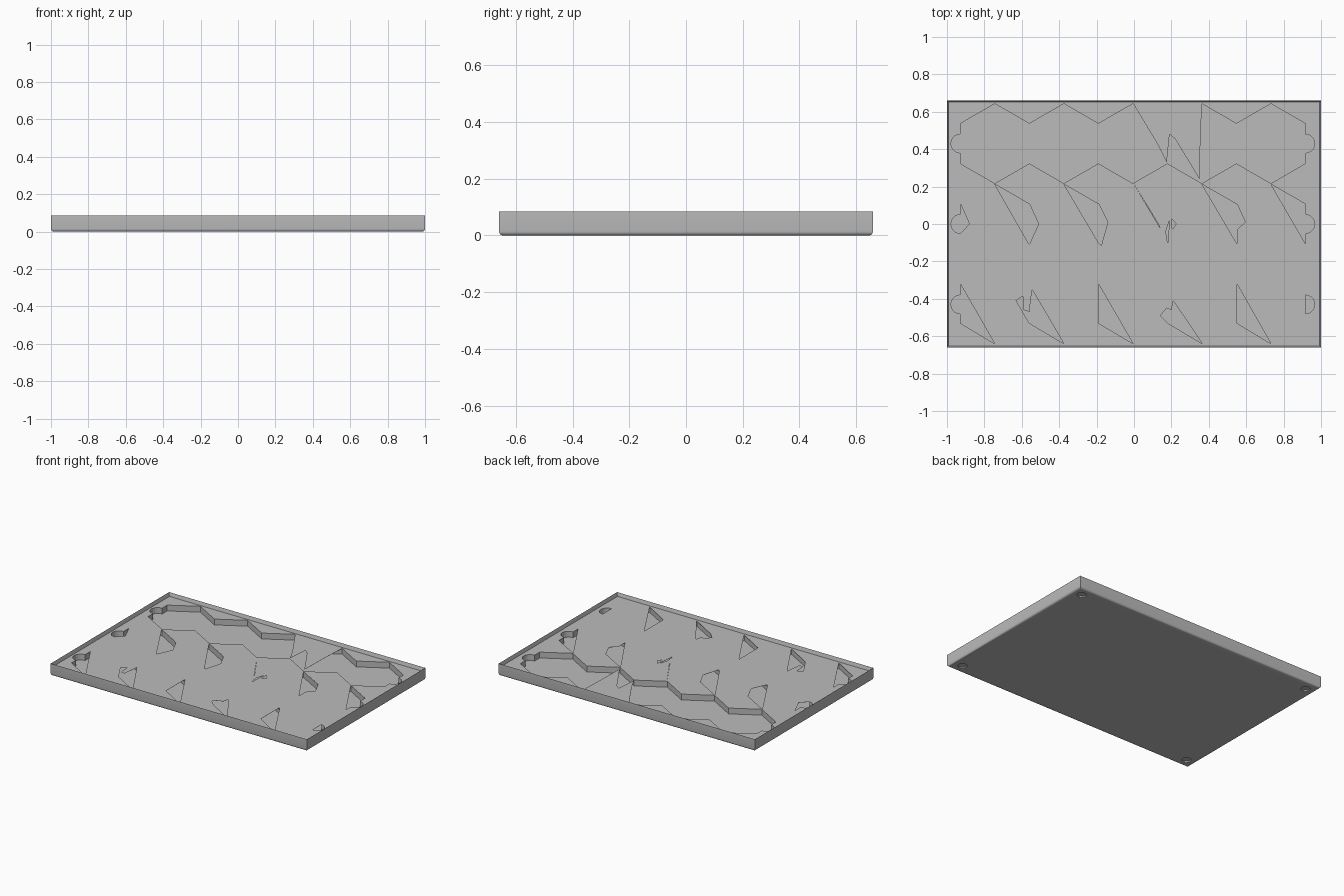
import bpy, bmesh, math

if "Cube" in bpy.data.objects:
    bpy.data.objects.remove(bpy.data.objects["Cube"], do_unlink=True)

HALF_X, HALF_Y, HEIGHT = 1.0, 0.66, 0.085
DECK, FLOOR, RIM = 0.059, 0.018, 0.01
PITCH, SHIFT, RADIUS, NOTCH = 0.369, -0.006, 0.213, 0.05
LEFT, RIGHT = SHIFT - 2.5 * PITCH, SHIFT + 2.5 * PITCH
ROWS = (0.43, 0.0, -0.43)

grey = bpy.data.materials.new("plain_grey")
grey.use_nodes = True
grey.diffuse_color = (0.5, 0.5, 0.5, 1)
grey.node_tree.nodes["Principled BSDF"].inputs["Base Color"].default_value = grey.diffuse_color


def link(name, data):
    obj = bpy.data.objects.new(name, data)
    bpy.context.collection.objects.link(obj)
    data.materials.append(grey)
    return obj


def arc(x, y, start, end, steps=10):
    """Points on a finger notch, angles in degrees."""
    angles = [math.radians(start + (end - start) * i / steps) for i in range(steps + 1)]
    return [(x + NOTCH * math.cos(a), y + NOTCH * math.sin(a)) for a in angles]


def row_outline(y):
    """Five joined hexagons with a round notch at each end."""
    xs = [LEFT + PITCH / 2 * i for i in range(11)]
    high = [(x, y + RADIUS * (1 if i % 2 else 0.5)) for i, x in enumerate(xs)]
    low = [(x, 2 * y - h) for x, h in high]
    return high + arc(RIGHT, y, 90, -90) + low[::-1] + arc(LEFT, y, 270, 90)


def prisms(name, outlines, bottom, top):
    """Hidden cutter made of upright prisms."""
    bm = bmesh.new()
    for pts in outlines:
        face = bm.faces.new([bm.verts.new((x, y, bottom)) for x, y in pts])
        new = bmesh.ops.extrude_face_region(bm, geom=[face])["geom"]
        bmesh.ops.translate(bm, vec=(0, 0, top - bottom),
                            verts=[v for v in new if isinstance(v, bmesh.types.BMVert)])
    bmesh.ops.recalc_face_normals(bm, faces=bm.faces[:])
    mesh = bpy.data.meshes.new(name)
    bm.to_mesh(mesh)
    bm.free()
    obj = link(name, mesh)
    obj.hide_render = True
    obj.hide_viewport = True
    return obj


def plate(name, outlines, z):
    """Thin filled sheet; inner outlines become openings."""
    curve = bpy.data.curves.new(name, "CURVE")
    curve.dimensions = "2D"
    curve.fill_mode = "BOTH"
    curve.extrude = 0.0004
    for pts in outlines:
        spline = curve.splines.new("POLY")
        spline.points.add(len(pts) - 1)
        for point, (x, y) in zip(spline.points, pts):
            point.co = (x, y, 0, 1)
        spline.use_cyclic_u = True
    obj = link(name, curve)
    obj.location.z = z
    return obj


# Tray body with a thin raised rim and rounded lower edges
bm = bmesh.new()
bmesh.ops.create_cube(bm, size=1)
for v in bm.verts:
    v.co = (v.co.x * 2 * HALF_X, v.co.y * 2 * HALF_Y, (v.co.z + 0.5) * HEIGHT)
top = next(f for f in bm.faces if f.normal.z > 0.9)
bmesh.ops.inset_region(bm, faces=[top], thickness=RIM)
for v in top.verts:
    v.co.z = DECK
low_edges = [e for e in bm.edges if all(v.co.z < 0.001 for v in e.verts)]
bmesh.ops.bevel(bm, geom=low_edges, offset=0.015, segments=4, profile=0.5, affect="EDGES")
bmesh.ops.recalc_face_normals(bm, faces=bm.faces[:])
mesh = bpy.data.meshes.new("tray_body")
bm.to_mesh(mesh)
bm.free()
body = link("tray_body", mesh)

# Hexagon pockets from above, small round recesses from below
pockets = prisms("pocket_cutter", [row_outline(y) for y in ROWS], FLOOR, HEIGHT + 0.05)
corners = [(sx * (HALF_X - 0.07), sy * (HALF_Y - 0.07)) for sx in (-1, 1) for sy in (-1, 1)]
recesses = prisms("recess_cutter",
                  [[(x + 0.6 * (px - x), y + 0.6 * (py - y)) for px, py in arc(x, y, 0, 337.5, 15)]
                   for x, y in corners], -0.02, 0.008)
for cutter in (pockets, recesses):
    mod = body.modifiers.new(cutter.name, "BOOLEAN")
    mod.object = cutter
    mod.operation = "DIFFERENCE"
    mod.solver = "EXACT"

# Thin deck sheet that covers most of the two front rows
border_x, border_y = HALF_X - RIM, HALF_Y - RIM
border = [(-border_x, -border_y), (border_x, -border_y), (border_x, border_y), (-border_x, border_y)]
middle_openings = [
    [(LEFT, 0.11)] + arc(LEFT, 0, 90, 270) + [(-0.88, 0)],
    [(-0.745, 0.213), (-0.56, 0.11), (-0.51, 0), (-0.56, -0.11)],
    [(-0.375, 0.213), (-0.19, 0.11), (-0.14, 0.01), (-0.175, -0.115), (-0.19, -0.1)],
    [(0, 0.213), (0.13, 0), (0.18, -0.105), (0.19, 0.02), (0.17, -0.04), (0.145, -0.03)],
    [(0.2, 0.03), (0.225, 0), (0.205, -0.03)],
    [(0.363, 0.213), (0.55, 0.11), (0.595, 0.01), (0.55, -0.03), (0.55, -0.105)],
    [(0.732, 0.213), (RIGHT, 0.11)] + arc(RIGHT, 0, 90, -90) + [(RIGHT, -0.105)],
]
front_openings = [
    [(LEFT, -0.32)] + arc(LEFT, -0.43, 90, 270) + [(LEFT, -0.53), (-0.745, -0.64)],
    [(-0.63, -0.41), (-0.595, -0.385), (-0.59, -0.46), (-0.56, -0.47), (-0.545, -0.35),
     (-0.375, -0.64), (-0.56, -0.53)],
    [(-0.19, -0.32), (-0.005, -0.64), (-0.19, -0.53)],
    [(0.14, -0.49), (0.175, -0.45), (0.2, -0.46), (0.21, -0.41), (0.365, -0.64), (0.18, -0.53)],
    [(0.55, -0.32), (0.732, -0.64), (0.55, -0.53)],
    arc(RIGHT, -0.43, 90, -90),
]
plate("deck_sheet", [border, row_outline(ROWS[0])] + middle_openings + front_openings, DECK)

# Flap bridging one notch of the open back row
plate("back_flap", [[(-0.005, 0.645), (0.13, 0.42), (0.175, 0.33), (0.19, 0.48), (0.22, 0.455),
                     (0.35, 0.24), (0.355, 0.45), (0.363, 0.645), (0.18, 0.54)]], DECK)

# Keep the rounded lower edge smooth and everything else crisp
bpy.ops.object.select_all(action="DESELECT")
body.select_set(True)
bpy.context.view_layer.objects.active = body
bpy.ops.object.shade_smooth_by_angle(angle=math.radians(30))
